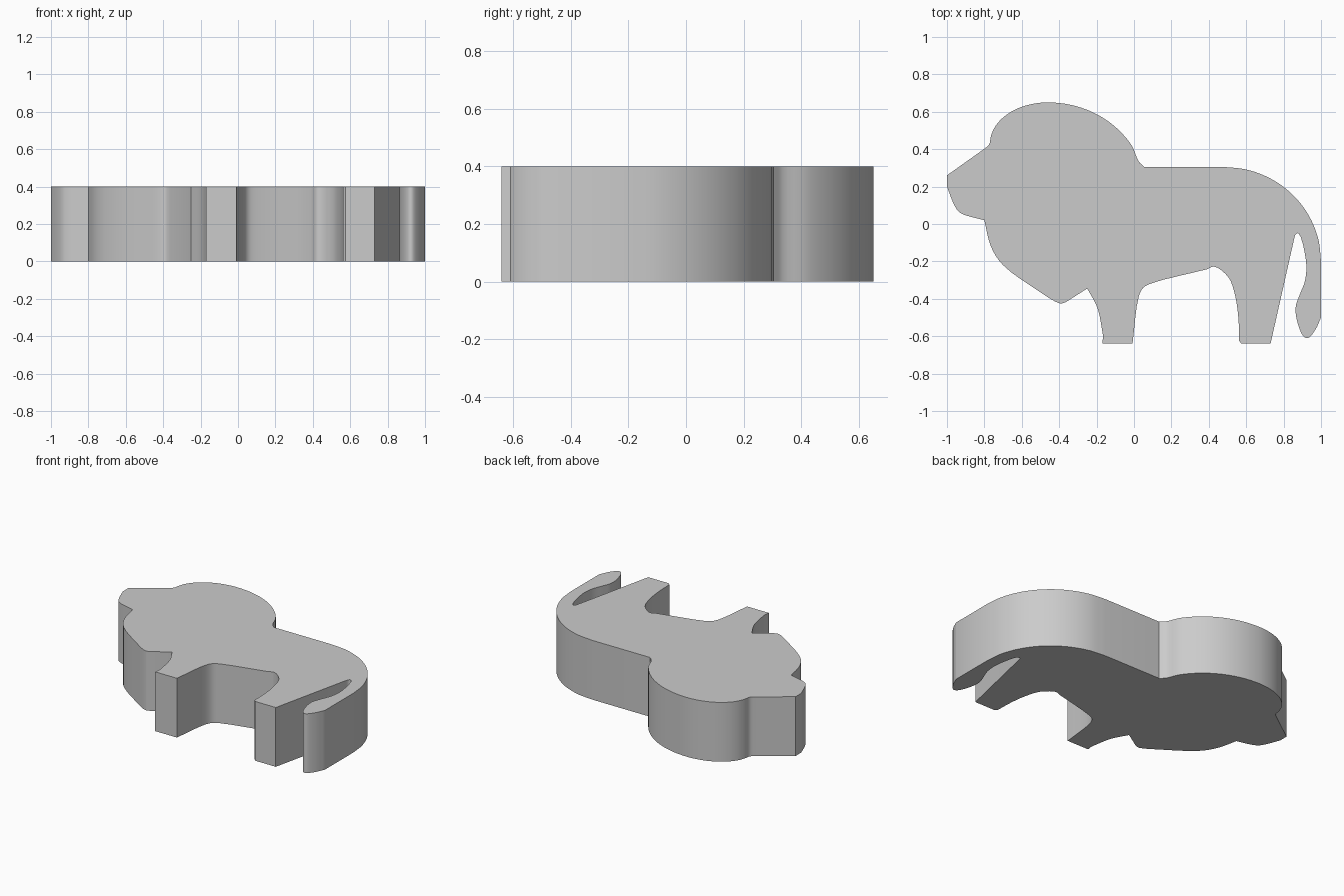
import bpy, bmesh, math
from mathutils import Vector

if "Cube" in bpy.data.objects:
    bpy.data.objects.remove(bpy.data.objects["Cube"])

HEIGHT = 0.4
STEPS = 4


def arc(cx, cy, rx, ry, start, end, n=7):
    """Points on an elliptical arc, without its end point."""
    angles = [math.radians(start + (end - start) * i / n) for i in range(n)]
    return [(cx + rx * math.cos(a), cy + ry * math.sin(a)) for a in angles]


def smooth_run(pts):
    """Centripetal Catmull-Rom samples of a run, without its last point."""
    p = [Vector(q) for q in pts]
    if len(p) == 2:
        return p[:1]
    p = [2 * p[0] - p[1]] + p + [2 * p[-1] - p[-2]]
    out = []
    for i in range(1, len(p) - 2):
        a, b, c, d = p[i - 1:i + 3]
        t0 = 0
        t1 = t0 + math.sqrt((b - a).length)
        t2 = t1 + math.sqrt((c - b).length)
        t3 = t2 + math.sqrt((d - c).length)
        for s in range(STEPS):
            t = t1 + (t2 - t1) * s / STEPS
            a1 = a.lerp(b, (t - t0) / (t1 - t0))
            a2 = b.lerp(c, (t - t1) / (t2 - t1))
            a3 = c.lerp(d, (t - t2) / (t3 - t2))
            b1 = a1.lerp(a2, (t - t0) / (t2 - t0))
            b2 = a2.lerp(a3, (t - t1) / (t3 - t1))
            out.append(b1.lerp(b2, (t - t1) / (t2 - t1)))
    return out


# Body parts as smooth runs; each run ends at the sharp start of the next
brow = [[(-1, .26)]]
mane_top = [[(-.81, .395), (-.775, .425)]
            + arc(-.46, .43, .31, .22, 170, 90)
            + arc(-.46, .18, .52, .47, 90, 20)
            + [(.025, .335)]]
back = [[(.055, .305)], arc(.48, -.2, .52, .505, 90, 0)]
tail = [[(1, -.2)],
        [(1, -.5), (.97, -.565), (.93, -.61), (.905, -.6), (.87, -.51), (.865, -.44),
         (.885, -.38), (.915, -.3), (.92, -.2), (.88, -.05), (.865, -.055)]]
hind_leg = [[(.855, -.085)], [(.73, -.64)], [(.575, -.64)],
            [(.562, -.625), (.558, -.5), (.54, -.38), (.505, -.285), (.43, -.228)]]
belly = [[(.39, -.242), (.1, -.315), (.05, -.34), (.025, -.39)]]
front_leg = [[(-.008, -.64)], [(-.17, -.64)], [(-.165, -.6), (-.195, -.45)]]
mane_bottom = [[(-.25, -.345)],
               [(-.365, -.418), (-.39, -.425), (-.42, -.415), (-.5, -.365),
                (-.7, -.22), (-.765, -.12)]]
muzzle = [[(-.8, .02), (-.93, .06), (-.96, .1)], [(-1, .2)]]

runs = brow + mane_top + back + tail + hind_leg + belly + front_leg + mane_bottom + muzzle
outline = []
for run, following in zip(runs, runs[1:] + runs[:1]):
    outline += smooth_run(run + following[:1])

# Extruded slab
bm = bmesh.new()
base = bm.faces.new([bm.verts.new((q.x, q.y, 0)) for q in outline])
top = bmesh.ops.extrude_face_region(bm, geom=[base], use_keep_orig=True)
bmesh.ops.translate(bm, vec=(0, 0, HEIGHT),
                    verts=[g for g in top["geom"] if isinstance(g, bmesh.types.BMVert)])
bmesh.ops.recalc_face_normals(bm, faces=bm.faces)
mesh = bpy.data.meshes.new("lion_slab")
bm.to_mesh(mesh)
bm.free()

grey = bpy.data.materials.new("plain grey")
grey.diffuse_color = (0.6, 0.6, 0.6, 1)
grey.use_nodes = True
grey.node_tree.nodes["Principled BSDF"].inputs["Base Color"].default_value = grey.diffuse_color
mesh.materials.append(grey)

lion = bpy.data.objects.new("lion_slab", mesh)
bpy.context.collection.objects.link(lion)
bpy.context.view_layer.objects.active = lion
lion.select_set(True)
bpy.ops.object.shade_smooth_by_angle(angle=math.radians(30))
